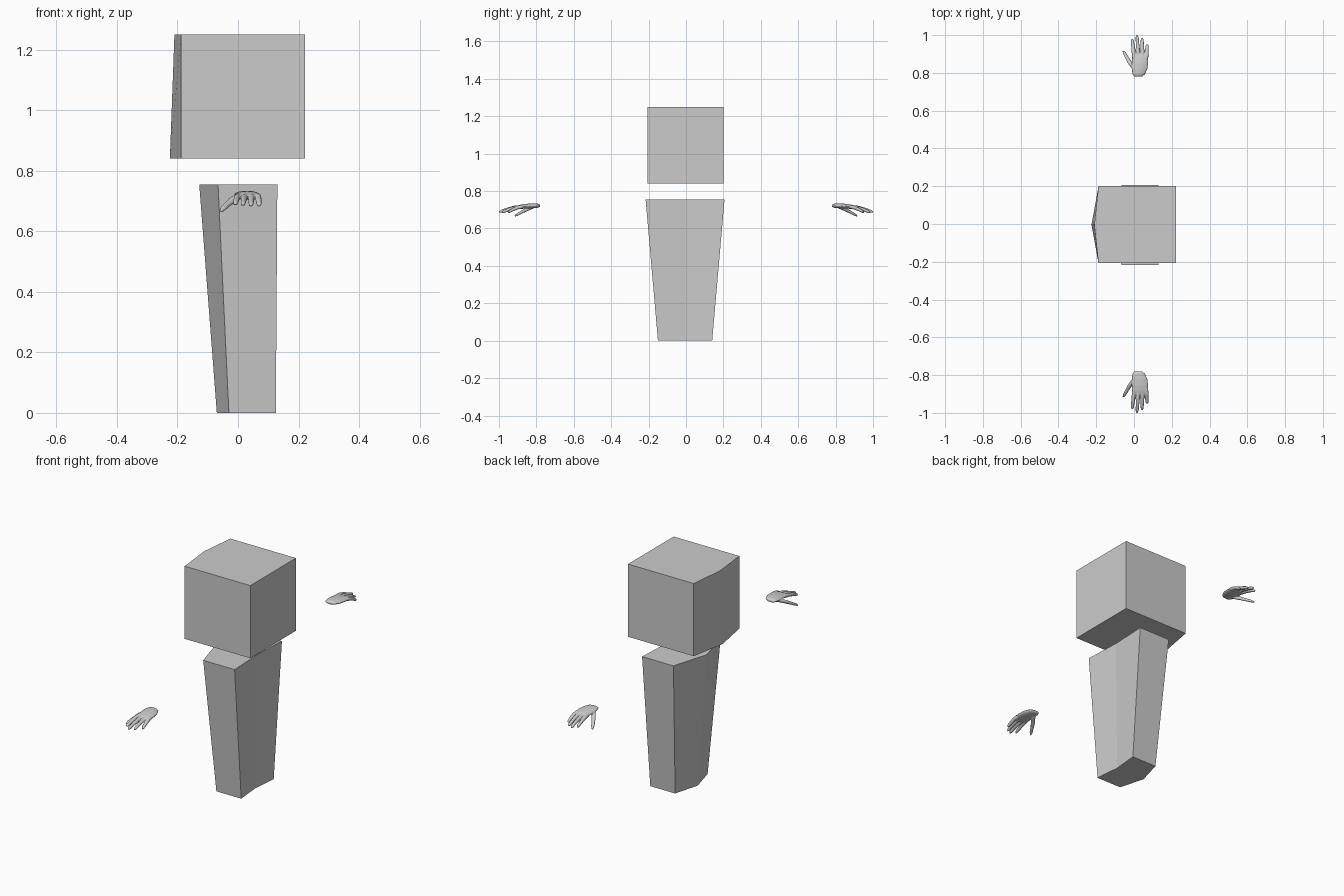
import bpy, bmesh, math

if "Cube" in bpy.data.objects:
    bpy.data.objects.remove(bpy.data.objects["Cube"])

grey = bpy.data.materials.new("plain grey")
grey.diffuse_color = (0.6, 0.6, 0.6, 1)
grey.use_nodes = True
grey.node_tree.nodes["Principled BSDF"].inputs["Base Color"].default_value = grey.diffuse_color


def loft(bm, rings):
    """Closed skin through rings with the same point count."""
    loops = [[bm.verts.new(p) for p in ring] for ring in rings]
    n = len(loops[0])
    for a, b in zip(loops, loops[1:]):
        for i in range(n):
            j = (i + 1) % n
            bm.faces.new((a[i], a[j], b[j], b[i]))
    bm.faces.new(loops[0])
    bm.faces.new(loops[-1])


def finish(bm, name):
    bmesh.ops.recalc_face_normals(bm, faces=bm.faces)
    mesh = bpy.data.meshes.new(name)
    bm.to_mesh(mesh)
    bm.free()
    mesh.materials.append(grey)
    obj = bpy.data.objects.new(name, mesh)
    bpy.context.collection.objects.link(obj)
    return obj


def block(name, levels):
    """Six-sided block; level = z, ridge x, side x, back x, back middle x, y min, y max."""
    bm = bmesh.new()
    loft(bm, [[(ridge, (y0 + y1) / 2, z), (side, y0, z), (back, y0, z),
               (mid, (y0 + y1) / 2, z), (back, y1, z), (side, y1, z)]
              for z, ridge, side, back, mid, y0, y1 in levels])
    return finish(bm, name)


# Head and tapered body, each with a ridge down the -x side
block("head", [(0.84, -0.225, -0.188, 0.222, 0.222, -0.207, 0.2),
               (1.25, -0.21, -0.188, 0.222, 0.222, -0.207, 0.2)])
block("body", [(0.0, -0.07, -0.03, 0.125, 0.112, -0.15, 0.14),
               (0.755, -0.128, -0.066, 0.13, 0.12, -0.216, 0.206)])

# Hand sections: x, y, z, half width, half thickness
PALM = [(0.022, 0.780, 0.721, 0.022, 0.006), (0.025, 0.792, 0.722, 0.033, 0.011),
        (0.029, 0.820, 0.721, 0.042, 0.013), (0.032, 0.855, 0.719, 0.044, 0.013),
        (0.033, 0.885, 0.716, 0.043, 0.011), (0.033, 0.902, 0.714, 0.038, 0.007)]
THUMB = [(0.006, 0.815, 0.716, 0.012, 0.009), (-0.018, 0.850, 0.703, 0.014, 0.011),
         (-0.036, 0.878, 0.688, 0.011, 0.009), (-0.049, 0.902, 0.675, 0.010, 0.008),
         (-0.056, 0.916, 0.667, 0.005, 0.005)]
# Fingers: knuckle x, tip x, tip y, tip z
FINGERS = [(0.001, -0.009, 0.980, 0.690), (0.023, 0.016, 1.0, 0.688),
           (0.045, 0.043, 0.985, 0.686), (0.065, 0.070, 0.952, 0.686)]


def finger(x0, x1, y1, z1):
    y0, z0 = 0.875, 0.717
    path = []
    for t, r in ((0, 0.010), (0.35, 0.0105), (0.65, 0.0095), (0.92, 0.008), (1, 0.004)):
        path.append((x0 + (x1 - x0) * t, y0 + (y1 - y0) * t,
                     z0 + (z1 - z0) * t ** 1.6, r, r))
    return path


def hand(name, side):
    bm = bmesh.new()
    for path in [PALM, THUMB] + [finger(*f) for f in FINGERS]:
        loft(bm, [[(x + rx * math.cos(a), side * y, z + rz * math.sin(a))
                   for a in (math.tau * i / 16 for i in range(16))]
                  for x, y, z, rx, rz in path])
    obj = finish(bm, name)
    # Fuse palm and fingers into one smooth skin
    fuse = obj.modifiers.new("fuse", 'REMESH')
    fuse.mode = 'VOXEL'
    fuse.voxel_size = 0.0025
    fuse.use_smooth_shade = True
    soften = obj.modifiers.new("soften", 'SMOOTH')
    soften.factor = 0.5
    soften.iterations = 4


hand("front_hand", -1)
hand("back_hand", 1)
